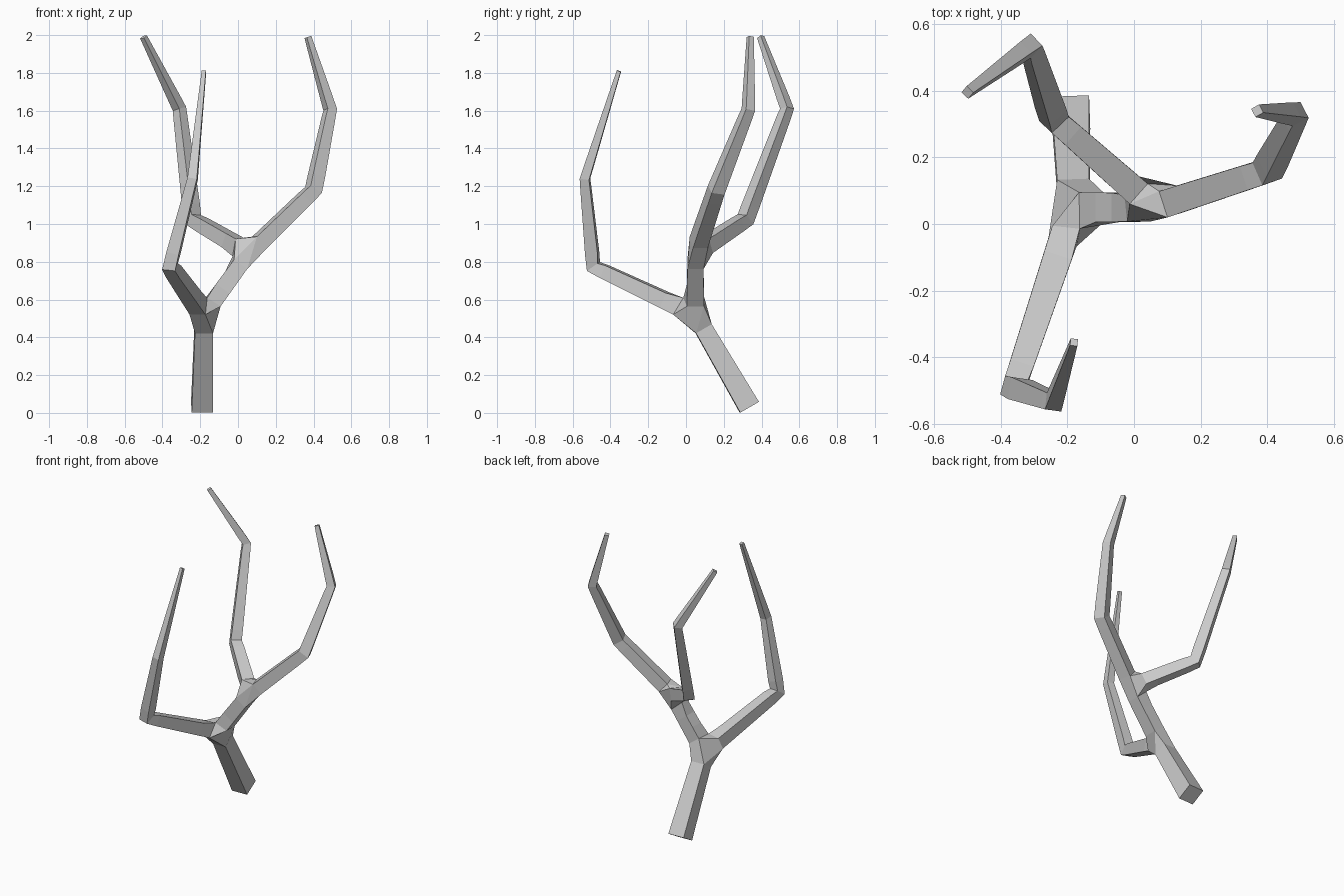
import bpy

if "Cube" in bpy.data.objects:
    bpy.data.objects.remove(bpy.data.objects["Cube"], do_unlink=True)

bark = bpy.data.materials.new("grey_bark")
bark.use_nodes = True
grey = (0.6, 0.6, 0.6, 1)
bark.diffuse_color = grey
bark.node_tree.nodes["Principled BSDF"].inputs["Base Color"].default_value = grey

# Skeleton: each limb continues from a named fork; points are (x, y, z, half width)
trunk = [(-0.19, 0.335, 0.03, 0.057), (-0.18, 0.05, 0.52, 0.046)]
front_limb = [(-0.36, -0.49, 0.775, 0.035), (-0.24, -0.535, 1.24, 0.025),
              (-0.18, -0.355, 1.81, 0.011)]
middle_limb = [(0.06, 0.05, 0.85, 0.042)]
left_limb = [(0.40, 0.16, 1.18, 0.037), (0.488, 0.33, 1.605, 0.027),
             (0.37, 0.34, 1.99, 0.014)]
back_limb = [(-0.24, 0.315, 1.025, 0.035), (-0.31, 0.535, 1.61, 0.026),
             (-0.50, 0.395, 1.99, 0.014)]

points, edges = [], []


def grow(limb, start=None):
    """Chain a limb's points onto the skeleton and return its last index."""
    for p in limb:
        points.append(p)
        if start is not None:
            edges.append((start, len(points) - 1))
        start = len(points) - 1
    return start


fork = grow(trunk)
grow(front_limb, fork)
upper_fork = grow(middle_limb, fork)
grow(left_limb, upper_fork)
grow(back_limb, upper_fork)

mesh = bpy.data.meshes.new("bare_branch")
mesh.from_pydata([p[:3] for p in points], edges, [])
mesh.materials.append(bark)
branch = bpy.data.objects.new("bare_branch", mesh)
bpy.context.collection.objects.link(branch)

# Square-sided skin around the skeleton
bpy.context.view_layer.objects.active = branch
branch.select_set(True)
skin = branch.modifiers.new("Skin", 'SKIN')
skin.use_smooth_shade = False
skin.branch_smoothing = 0
if not mesh.skin_vertices:
    bpy.ops.mesh.customdata_skin_add()
for i, p in enumerate(points):
    v = mesh.skin_vertices[0].data[i]
    v.radius = (p[3], p[3])
    v.use_root = i == 0
